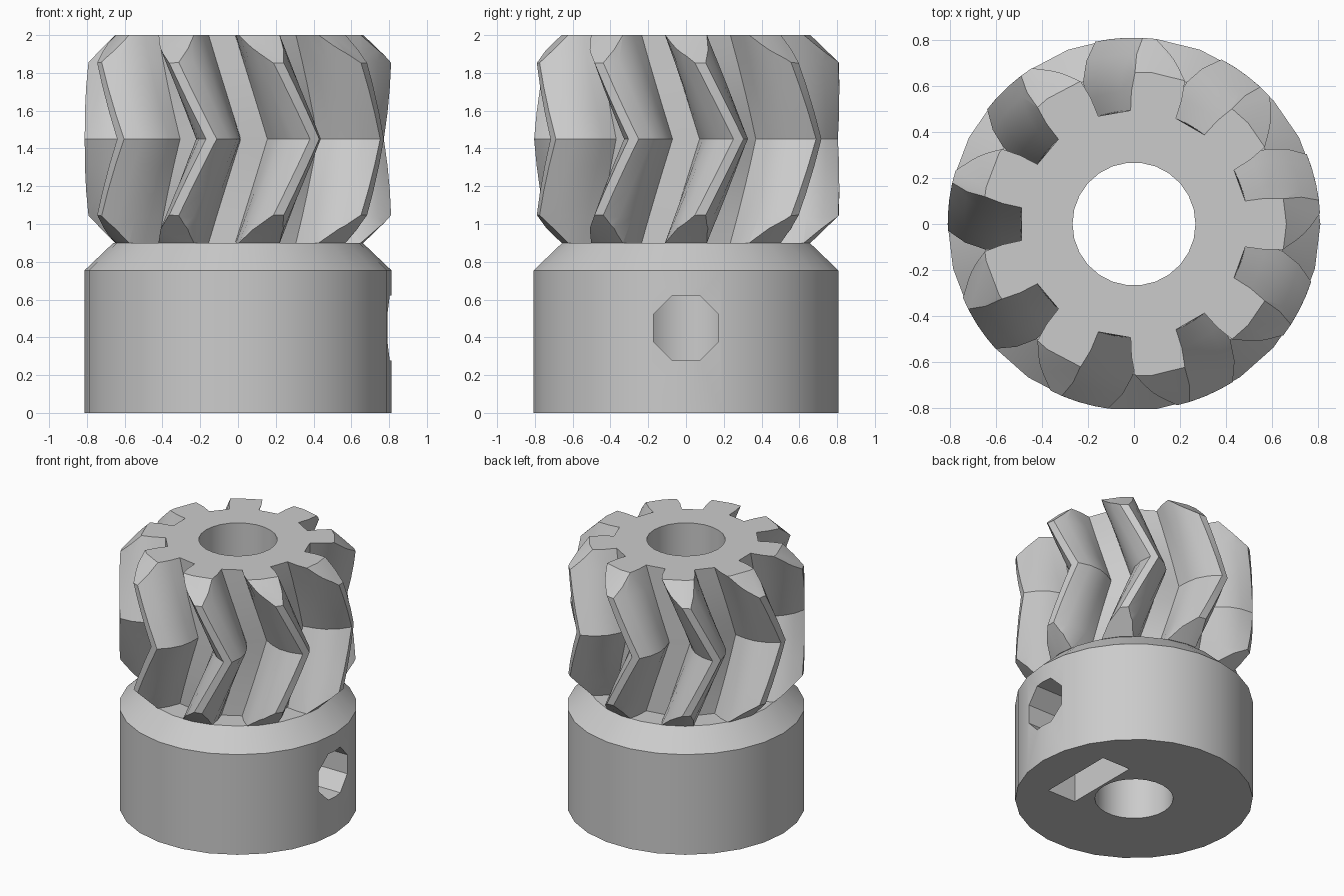
import bpy, bmesh, math
from mathutils import Vector

default = bpy.data.objects.get("Cube")
if default:
    bpy.data.objects.remove(default, do_unlink=True)

SIDES = 26
TEETH = 9
RADIUS = 0.812
MID, HALF = 1.45, 0.55          # gear centre height and half height
TWIST = math.radians(20)        # twist of each half of the herringbone

grey = bpy.data.materials.new("light_grey")
grey.use_nodes = True
colour = (0.6, 0.6, 0.6, 1)
grey.diffuse_color = colour
grey.node_tree.nodes["Principled BSDF"].inputs["Base Color"].default_value = colour


def loft(name, rings):
    """Closed solid through a list of equally sized point rings."""
    bm = bmesh.new()
    loops = [[bm.verts.new(p) for p in ring] for ring in rings]
    n = len(loops[0])
    for a, b in zip(loops, loops[1:]):
        for i in range(n):
            j = (i + 1) % n
            bm.faces.new((a[i], a[j], b[j], b[i]))
    bm.faces.new(loops[0][::-1])
    bm.faces.new(loops[-1])
    bmesh.ops.recalc_face_normals(bm, faces=bm.faces)
    mesh = bpy.data.meshes.new(name)
    bm.to_mesh(mesh)
    bm.free()
    mesh.materials.append(grey)
    obj = bpy.data.objects.new(name, mesh)
    bpy.context.collection.objects.link(obj)
    return obj


def polar(r, angle, z):
    return Vector((r * math.cos(angle), r * math.sin(angle), z))


def lathe(name, profile, sides=SIDES):
    return loft(name, [[polar(r, math.tau * i / sides, z) for i in range(sides)]
                       for r, z in profile])


def along_x(name, outline, x0, x1):
    """Prism of a (y, z) outline running along x."""
    return loft(name, [[(x, y, z) for y, z in outline] for x in (x0, x1)])


def carve(obj, cutters):
    """Apply boolean cutters given as (object, operation), then shade."""
    for cutter, operation in cutters:
        mod = obj.modifiers.new("carve", 'BOOLEAN')
        mod.object, mod.operation, mod.solver = cutter, operation, 'EXACT'
    graph = bpy.context.evaluated_depsgraph_get()
    mesh = bpy.data.meshes.new_from_object(obj.evaluated_get(graph))
    obj.modifiers.clear()
    obj.data = mesh
    bpy.ops.object.select_all(action='DESELECT')
    obj.select_set(True)
    bpy.context.view_layer.objects.active = obj
    bpy.ops.object.shade_smooth_by_angle(angle=math.radians(20))


# Hub with chamfered top
hub = lathe("hub", [(RADIUS, 0), (RADIUS, 0.755), (0.66, 0.9)])

# Herringbone gear: half tooth angle at each radius, root to tip
flank = [(0.495, 11.7), (0.58, 11.1), (0.66, 9.6), (0.74, 6.3), (RADIUS, 2)]
tooth = [(r, -a) for r, a in flank] + [(r, a) for r, a in reversed(flank)]


def gear_ring(z):
    turn = TWIST * (1 - abs(z - MID) / HALF)
    return [polar(r, math.tau * k / TEETH + math.radians(a) + turn, z)
            for k in range(TEETH) for r, a in tooth]


STEPS = 4
gear = loft("herringbone_gear",
            [gear_ring(MID + HALF * i / STEPS) for i in range(-STEPS, STEPS + 1)])

# Cutters: bore, tooth chamfer envelope, set screw hole, nut slot
bore = lathe("bore_cutter", [(0.268, -0.5), (0.268, 2.5)])
envelope = lathe("chamfer_cutter", [(0.56, 0.8), (0.82, 1.05), (0.82, 1.85), (0.56, 2.1)])
octagon = [(0.187 * math.cos(math.tau * (i + 0.5) / 8),
            0.45 + 0.187 * math.sin(math.tau * (i + 0.5) / 8)) for i in range(8)]
screw_hole = along_x("screw_hole_cutter", octagon, 0.1, 1)
nut_outline = [(-0.29, -0.2), (0.29, -0.2), (0.29, 0.6), (0, 0.72), (-0.29, 0.6)]
nut_slot = along_x("nut_slot_cutter", nut_outline, 0.285, 0.52)

carve(hub, [(bore, 'DIFFERENCE'), (screw_hole, 'DIFFERENCE'), (nut_slot, 'DIFFERENCE')])
carve(gear, [(envelope, 'INTERSECT'), (bore, 'DIFFERENCE')])

for cutter in (bore, envelope, screw_hole, nut_slot):
    bpy.data.objects.remove(cutter, do_unlink=True)
